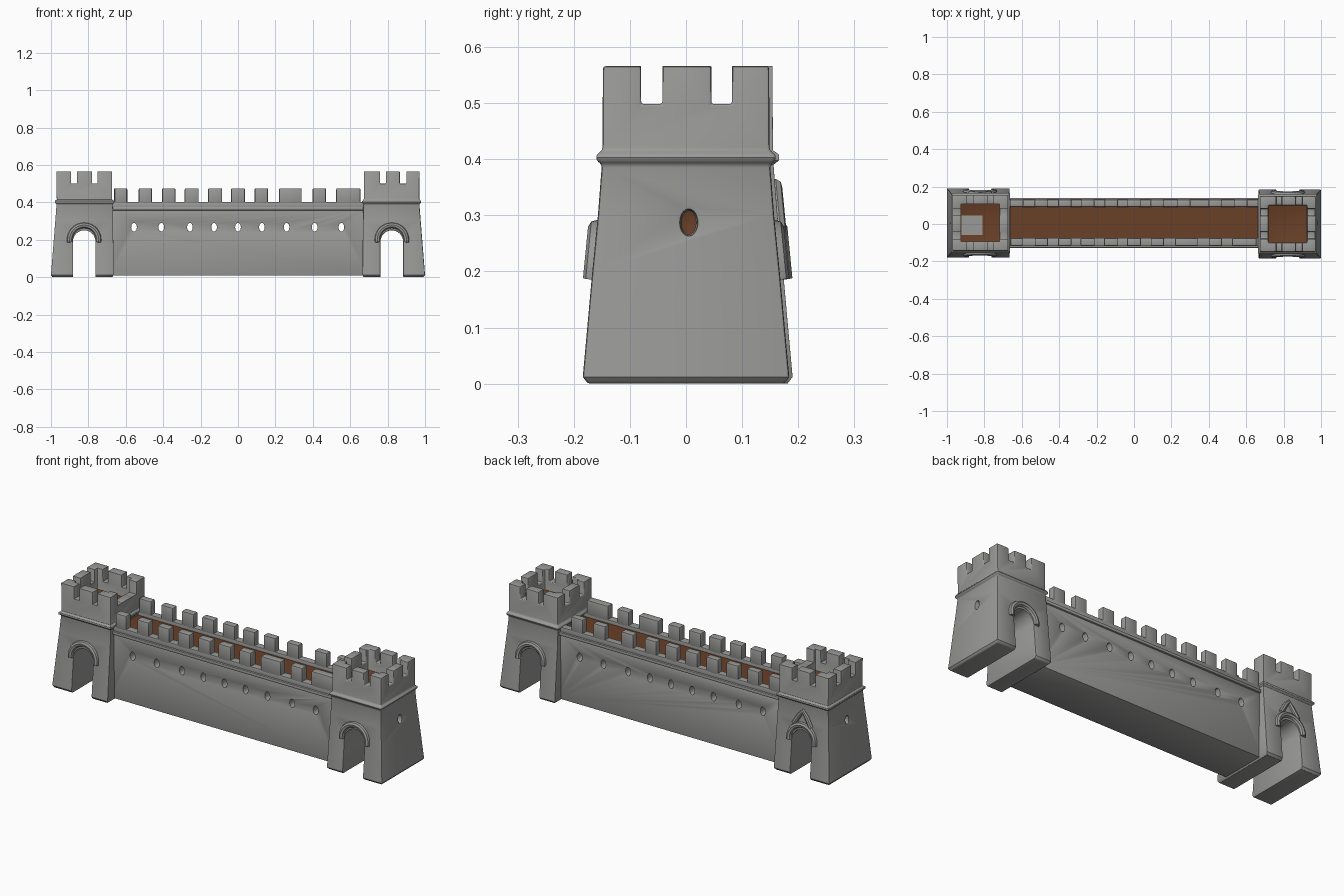
import bpy, bmesh, math
from mathutils import Matrix

if "Cube" in bpy.data.objects:
    bpy.data.objects.remove(bpy.data.objects["Cube"])


def material(name, rgb):
    m = bpy.data.materials.new(name)
    m.diffuse_color = (*rgb, 1)
    m.use_nodes = True
    m.node_tree.nodes["Principled BSDF"].inputs["Base Color"].default_value = m.diffuse_color
    return m


GREY = material("stone grey", (0.32, 0.32, 0.315))
BROWN = material("walkway brown", (0.14, 0.05, 0.02))


def add_mesh(name, bm, mat=GREY):
    bmesh.ops.recalc_face_normals(bm, faces=bm.faces)
    me = bpy.data.meshes.new(name)
    bm.to_mesh(me)
    bm.free()
    if mat:
        me.materials.append(mat)
    ob = bpy.data.objects.new(name, me)
    bpy.context.collection.objects.link(ob)
    return ob


def loft(bm, rings):
    """Join equal-length closed rings and cap both ends."""
    loops = [[bm.verts.new(p) for p in r] for r in rings]
    n = len(loops[0])
    for a, b in zip(loops, loops[1:]):
        for i in range(n):
            bm.faces.new((a[i], a[(i + 1) % n], b[(i + 1) % n], b[i]))
    bm.faces.new(loops[0])
    bm.faces.new(loops[-1])


def rect(x0, x1, y0, y1, z):
    return [(x0, y0, z), (x1, y0, z), (x1, y1, z), (x0, y1, z)]


def box(name, x, y, z, mat=GREY, bevel=0.0):
    bm = bmesh.new()
    loft(bm, [rect(*x, *y, z[0]), rect(*x, *y, z[1])])
    if bevel:
        bmesh.ops.recalc_face_normals(bm, faces=bm.faces)
        bmesh.ops.bevel(bm, geom=bm.edges[:], offset=bevel, segments=2,
                        profile=0.5, affect='EDGES')
    return add_mesh(name, bm, mat)


def oval_hole(center, axis, depth):
    """Cutter: upright oval prism along x or y."""
    bm = bmesh.new()
    bmesh.ops.create_cone(bm, cap_ends=True, segments=20, radius1=1, radius2=1, depth=depth)
    rot = Matrix.Rotation(math.pi / 2, 4, 'X')
    if axis == 'X':
        rot = Matrix.Rotation(math.pi / 2, 4, 'Z') @ rot
    bmesh.ops.transform(bm, verts=bm.verts, matrix=Matrix.Translation(center) @ rot
                        @ Matrix.Diagonal((0.015, 0.023, 1, 1)))
    return add_mesh("hole_cutter", bm, None)


def carve(ob, cutters, bevel):
    """Subtract the cutters, soften the edges, bake the result."""
    for c in cutters:
        m = ob.modifiers.new("cut", 'BOOLEAN')
        m.operation, m.solver, m.object = 'DIFFERENCE', 'EXACT', c
        c.hide_render = True
    b = ob.modifiers.new("soften", 'BEVEL')
    b.width, b.segments, b.limit_method = bevel, 2, 'ANGLE'
    b.angle_limit = math.radians(45)
    dg = bpy.context.evaluated_depsgraph_get()
    me = bpy.data.meshes.new_from_object(ob.evaluated_get(dg))
    ob.modifiers.clear()
    ob.data = me
    for c in cutters:
        bpy.data.objects.remove(c)


def bead(name, pts, radius):
    """Rounded moulding along a path, as a mesh."""
    cu = bpy.data.curves.new(name, 'CURVE')
    cu.dimensions = '3D'
    cu.bevel_depth, cu.bevel_resolution, cu.use_fill_caps = radius, 2, True
    sp = cu.splines.new('POLY')
    sp.points.add(len(pts) - 1)
    for p, co in zip(sp.points, pts):
        p.co = (*co, 1)
    tmp = bpy.data.objects.new("moulding_path", cu)
    bpy.context.collection.objects.link(tmp)
    dg = bpy.context.evaluated_depsgraph_get()
    me = bpy.data.meshes.new_from_object(tmp.evaluated_get(dg))
    bpy.data.objects.remove(tmp)
    me.materials.clear()
    me.materials.append(GREY)
    bpy.context.collection.objects.link(bpy.data.objects.new(name, me))


# Towers: z, inner x, outer x, half depth
PROFILE = [(0.0, 0.672, 0.992, 0.175), (0.012, 0.665, 1.0, 0.184), (0.1, 0.666, 0.993, 0.176),
           (0.2, 0.667, 0.985, 0.167), (0.3, 0.668, 0.977, 0.157), (0.39, 0.67, 0.97, 0.15),
           (0.398, 0.663, 0.979, 0.16), (0.408, 0.663, 0.979, 0.16),
           (0.416, 0.673, 0.969, 0.149), (0.566, 0.673, 0.971, 0.148)]
FLOOR, ARCH_U, ARCH_Z = 0.45, 0.8225, 0.19


def half_depth(z):
    return 0.187 - 0.098 * z


def tower(side, s, yc, gaps_x):
    def span(a, b):
        return tuple(sorted((s * a, s * b)))

    bm = bmesh.new()
    loft(bm, [rect(s * a, s * b, yc - h, yc + h, z) for z, a, b, h in PROFILE])
    ob = add_mesh(side + "_tower", bm)
    # recess, battlement notches, archway and end window
    cutters = [box("recess_cutter", span(0.718, 0.925), (yc - 0.1, yc + 0.1), (FLOOR, 0.7), None)]
    for a, b in gaps_x:
        cutters.append(box("notch_cutter", span(a, b), (-0.3, 0.3), (0.5, 0.7), None))
    for a, b in ((-0.08, -0.042), (0.045, 0.082)):
        cutters.append(box("notch_cutter", (s * 0.82 - 0.3, s * 0.82 + 0.3), (a, b), (0.498, 0.7), None))
    if s < 0:
        cutters.append(box("notch_cutter", span(0.6, 0.75), (-0.06, 0.06), (0.499, 0.7), None))
    arch = [(0.762, -0.1)] + [(ARCH_U - 0.0605 * math.cos(t), ARCH_Z + 0.0605 * math.sin(t))
                              for t in (math.pi * i / 16 for i in range(17))] + [(0.883, -0.1)]
    bm = bmesh.new()
    loft(bm, [[(s * u, y, z) for u, z in arch] for y in (-0.3, 0.3)])
    cutters.append(add_mesh("arch_cutter", bm, None))
    cutters.append(oval_hole((s * 0.985, 0.005, 0.287), 'X', 0.1))
    carve(ob, cutters, 0.005)
    # brown floor and window back
    ob.data.materials.append(BROWN)
    for f in ob.data.polygons:
        c = f.center
        floor = f.normal.z > 0.9 and abs(c.z - FLOOR) < 0.006
        pocket = abs(f.normal.x) > 0.9 and abs(abs(c.x) - 0.935) < 0.004 and abs(c.z - 0.287) < 0.03
        if floor or pocket:
            f.material_index = 1
    # arch mouldings front and back
    for face, d in (("front", -1), ("back", 1)):
        pts = []
        for i in range(21):
            t = math.radians(-10 + 10 * i)
            z = 0.2 + 0.077 * math.sin(t)
            pts.append((s * (ARCH_U + 0.077 * math.cos(t)), yc + d * half_depth(z), z))
        bead(f"{side}_{face}_arch_moulding", pts, 0.015)


tower("left", -1, 0.006, ((0.75, 0.78), (0.86, 0.893)))
tower("right", 1, 0.0, ((0.76, 0.79), (0.865, 0.9)))

# Pointed hood above the back left arch, and worn patch on that tower floor
bead("left_back_arch_peak", [(-u, 0.006 + half_depth(z), z) for u, z in
                             ((0.77, 0.275), (0.8, 0.325), (0.8225, 0.352), (0.845, 0.325), (0.875, 0.275))], 0.013)
box("tower_floor_patch", (-0.922, -0.81), (-0.06, 0.045), (FLOOR - 0.003, FLOOR + 0.005))

# Curtain wall with nine oval openings
YF, YB = -0.118, 0.13
wall = box("curtain_wall", (-0.69, 0.69), (YF, YB), (0.008, 0.37))
carve(wall, [oval_hole((x, 0, 0.267), 'Y', 0.6) for x in
             (-0.556, -0.41, -0.257, -0.128, 0, 0.128, 0.26, 0.41, 0.553)], 0.005)
box("walkway", (-0.675, 0.675), (YF + 0.02, YB - 0.02), (0.36, 0.382), BROWN)

# Ledges, parapets and merlons on both sides
FRONT = [(-0.66, -0.595), (-0.53, -0.46), (-0.405, -0.335), (-0.285, -0.21), (-0.16, -0.085),
         (-0.037, 0.037), (0.09, 0.16), (0.22, 0.34), (0.40, 0.47), (0.525, 0.655)]
BACK = [(c - 0.036, c + 0.036) for c in
        (-0.628, -0.495, -0.37, -0.248, -0.122, 0, 0.125, 0.265, 0.435, 0.57)]
for face, outer, inner, d, row in (("front", YF, -0.075, -1, FRONT), ("back", YB, 0.092, 1, BACK)):
    depth = tuple(sorted((outer, inner)))
    ledge = tuple(sorted((outer + d * 0.01, outer - d * 0.02)))
    box(face + "_ledge", (-0.68, 0.68), ledge, (0.358, 0.376), GREY, 0.005)
    box(face + "_parapet", (-0.68, 0.68), depth, (0.365, 0.402), GREY, 0.004)
    for i, x in enumerate(row):
        box(f"{face}_merlon_{i + 1}", x, depth, (0.39, 0.475), GREY, 0.006)

# Soft shading with crisp corners
for ob in bpy.context.scene.objects:
    ob.select_set(ob.type == 'MESH')
bpy.context.view_layer.objects.active = wall
bpy.ops.object.shade_smooth_by_angle(angle=math.radians(35))
